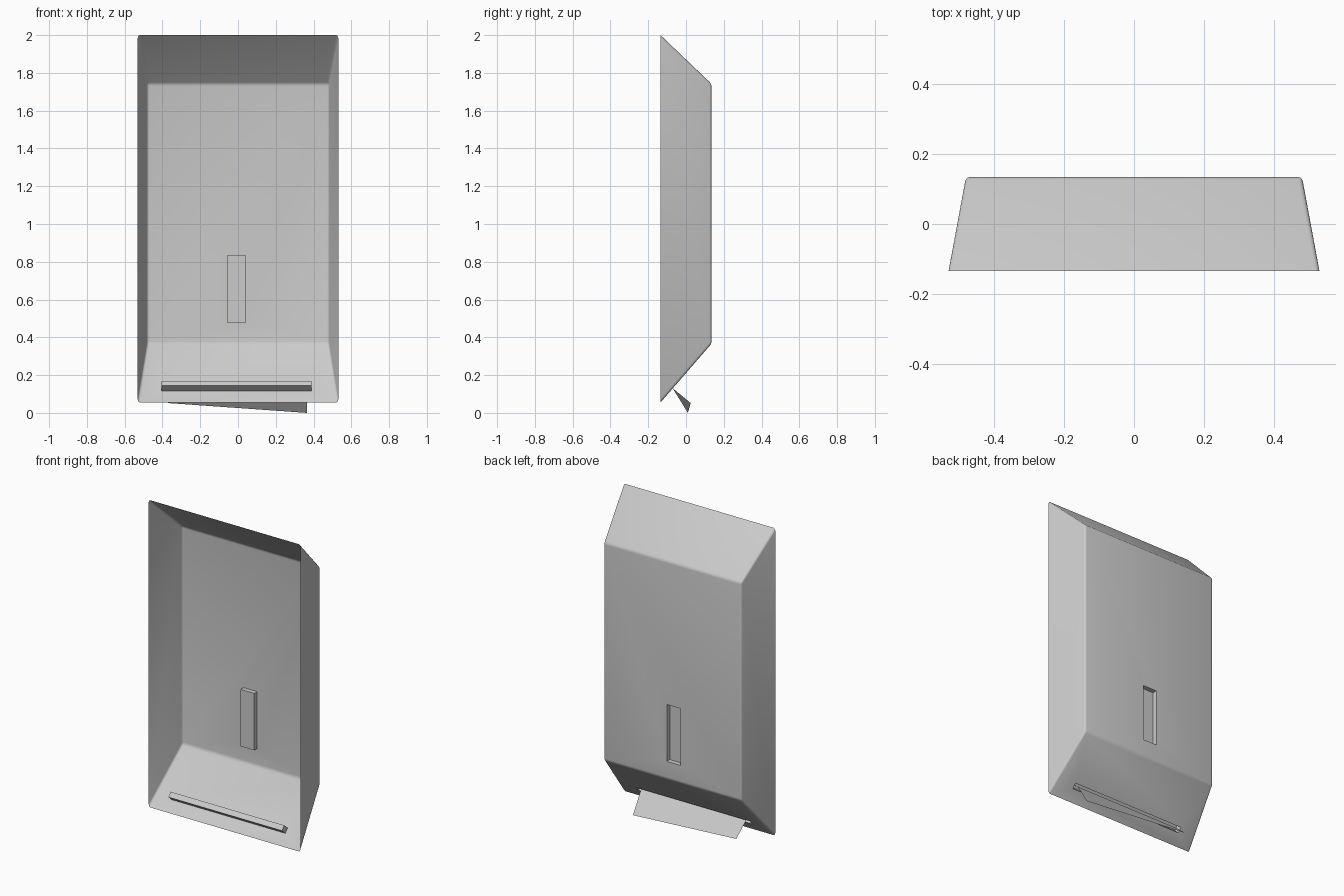
import bpy, bmesh
from math import radians
from mathutils import Vector, Matrix

if "Cube" in bpy.data.objects:
    bpy.data.objects.remove(bpy.data.objects["Cube"])


def make_object(name, bm):
    mesh = bpy.data.meshes.new(name)
    bm.to_mesh(mesh)
    bm.free()
    obj = bpy.data.objects.new(name, mesh)
    bpy.context.collection.objects.link(obj)
    return obj


def activate(obj):
    bpy.ops.object.select_all(action='DESELECT')
    obj.select_set(True)
    bpy.context.view_layer.objects.active = obj


def make_cutter(name, centre, size, slope=None):
    # Box with local y along the recess depth
    bm = bmesh.new()
    bmesh.ops.create_cube(bm, size=1, matrix=Matrix.Diagonal((*size, 1)))
    rot = Matrix.Rotation(slope or 0, 4, 'X')
    bm.transform(Matrix.Translation(centre) @ rot)
    cutter = make_object(name, bm)
    cutter.hide_render = True
    return cutter


RIM_Y, PANEL_Y = -0.135, 0.135

# Tapered cover, modelled as a solid first
bm = bmesh.new()
rings = []
for y, hw, z0, z1 in ((RIM_Y, 0.531, 0.055, 2.0), (PANEL_Y, 0.481, 0.366, 1.742)):
    rings.append([bm.verts.new((x, y, z)) for x, z in
                  ((-hw, z0), (hw, z0), (hw, z1), (-hw, z1))])
rim, panel = rings
bm.faces.new(rim)
bm.faces.new(panel[::-1])
for i in range(4):
    j = (i + 1) % 4
    bm.faces.new((rim[j], rim[i], panel[i], panel[j]))
bmesh.ops.recalc_face_normals(bm, faces=bm.faces)
edges = [e for e in bm.edges if max(v.co.y for v in e.verts) > 0]
bmesh.ops.bevel(bm, geom=edges, offset=0.012, segments=3, profile=0.5,
                affect='EDGES', clamp_overlap=True)
cover = make_object("cover", bm)

# Window recess in the panel and paper slot in the sloping underside
down = Vector((0, 0.27, 0.311)).normalized()      # along the slope
outward = Vector((0, down.z, -down.y))
slot_mid = Vector((-0.0075, -0.072, 0.1276))
slope = -radians(90) + Vector((down.y, down.z)).angle(Vector((1, 0)))
slot_depth = 0.045
cutters = [
    make_cutter("window_cutter", Vector((-0.0075, PANEL_Y + 0.02, 0.655)),
                (0.095, 0.1, 0.36)),
    make_cutter("slot_cutter", slot_mid + outward * (0.05 - slot_depth / 2 - 0.0275),
                (0.795, 2 * slot_depth, 0.034), slope),
]
activate(cover)
for c in cutters:
    mod = cover.modifiers.new(c.name, 'BOOLEAN')
    mod.operation = 'DIFFERENCE'
    mod.solver = 'EXACT'
    mod.object = c
    bpy.ops.object.modifier_apply(modifier=mod.name)
for c in cutters:
    bpy.data.objects.remove(c)

# Open the wall side of the cover
bm = bmesh.new()
bm.from_mesh(cover.data)
cap = [f for f in bm.faces if all(v.co.y < RIM_Y + 0.001 for v in f.verts)]
bmesh.ops.delete(bm, geom=cap, context='FACES')
bm.to_mesh(cover.data)
bm.free()
activate(cover)
bpy.ops.object.shade_smooth_by_angle(angle=radians(30))

# Paper sheet hanging out of the slot with a skewed lower edge
bm = bmesh.new()
rows = []
for left, right in (((-0.106, 0.157), (-0.106, 0.157)),
                    ((-0.071, 0.131), (-0.071, 0.131)),
                    ((0.025, 0.052), (0.01, 0.0))):
    rows.append([bm.verts.new((-0.37, *left)), bm.verts.new((0.365, *right))])
for a, b in zip(rows, rows[1:]):
    bm.faces.new((a[0], a[1], b[1], b[0]))
bmesh.ops.recalc_face_normals(bm, faces=bm.faces)
make_object("paper_sheet", bm)
